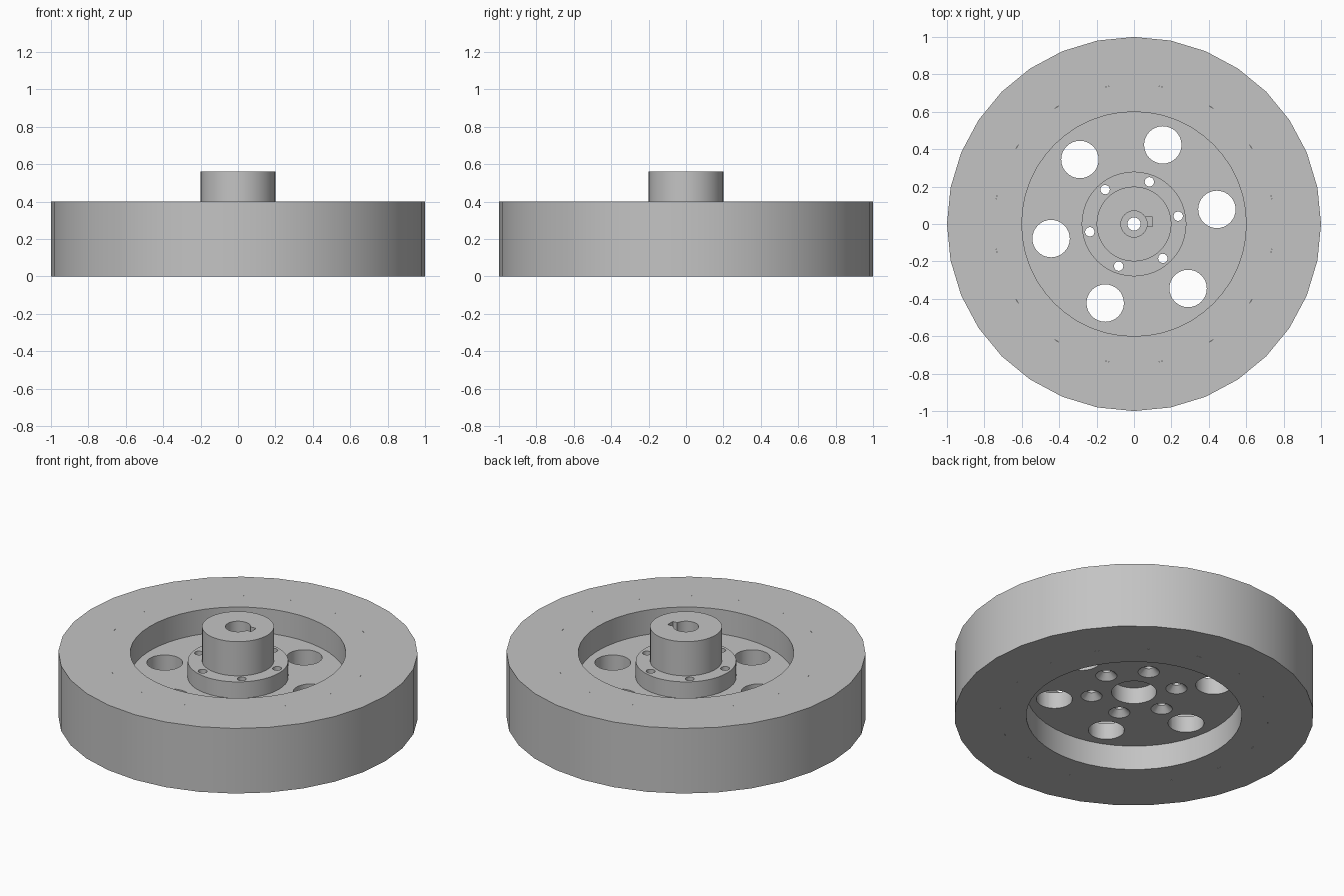
import bpy, bmesh, math
from mathutils import Vector

if "Cube" in bpy.data.objects:
    bpy.data.objects.remove(bpy.data.objects["Cube"])

grey = bpy.data.materials.new("plain_grey")
grey.diffuse_color = (0.55, 0.55, 0.55, 1)
grey.use_nodes = True
grey.node_tree.nodes["Principled BSDF"].inputs["Base Color"].default_value = grey.diffuse_color


def add_lathe(bm, profile, sides, centre=(0, 0), turn=0.0):
    """Revolve a closed (radius, z) profile about a vertical axis."""
    rings = []
    for i in range(sides):
        a = turn + 2 * math.pi * i / sides
        rings.append([bm.verts.new((centre[0] + r * math.cos(a),
                                    centre[1] + r * math.sin(a), z)) for r, z in profile])
    n = len(profile)
    for i in range(sides):
        p, q = rings[i], rings[(i + 1) % sides]
        for j in range(n):
            k = (j + 1) % n
            if profile[j][0] == 0 and profile[k][0] == 0:
                continue
            bm.faces.new((p[j], q[j], q[k], p[k]))


def finish(name, bm):
    bmesh.ops.remove_doubles(bm, verts=bm.verts, dist=1e-5)
    bmesh.ops.recalc_face_normals(bm, faces=bm.faces)
    mesh = bpy.data.meshes.new(name)
    bm.to_mesh(mesh)
    bm.free()
    mesh.materials.append(grey)
    ob = bpy.data.objects.new(name, mesh)
    bpy.context.collection.objects.link(ob)
    return ob


def turned_part(name, profile, sides):
    bm = bmesh.new()
    add_lathe(bm, profile, sides)
    return finish(name, bm)


def add_hole_circle(bm, profile, radius, sides):
    """Six cutters, evenly spaced from ten degrees."""
    for i in range(6):
        a = math.radians(10 + 60 * i)
        add_lathe(bm, profile, sides, (radius * math.cos(a), radius * math.sin(a)))


def cut(part, bm):
    """Subtract the cutter mesh from the part and drop the cutter."""
    cutter = finish("cutter", bm)
    cutter.hide_render = True
    mod = part.modifiers.new("holes", 'BOOLEAN')
    mod.operation = 'DIFFERENCE'
    mod.solver = 'EXACT'
    mod.object = cutter
    bpy.context.view_layer.update()
    deps = bpy.context.evaluated_depsgraph_get()
    mesh = bpy.data.meshes.new_from_object(part.evaluated_get(deps))
    part.modifiers.clear()
    part.data = mesh
    bpy.data.objects.remove(cutter)


def smooth(ob):
    bpy.ops.object.select_all(action='DESELECT')
    ob.select_set(True)
    bpy.context.view_layer.objects.active = ob
    bpy.ops.object.shade_smooth_by_angle(angle=math.radians(30))


# Outer tyre ring
tyre = turned_part("tyre", [(0.75, 0), (1, 0), (1, 0.4), (0.75, 0.4)], 32)

# Rim with its thin web and wide centre opening
wheel = turned_part("rim_and_web", [
    (0.125, 0.15), (0.6, 0.15), (0.6, 0), (0.75, 0),
    (0.75, 0.4), (0.6, 0.4), (0.6, 0.25), (0.125, 0.25)], 48)

# Lightening holes and countersunk screw holes in the web
bm = bmesh.new()
add_hole_circle(bm, [(0, 0.1), (0.1, 0.1), (0.1, 0.3), (0, 0.3)], 0.45, 32)
add_hole_circle(bm, [(0, 0.1), (0.06, 0.1), (0.06, 0.15), (0.025, 0.185),
                     (0.025, 0.3), (0, 0.3)], 0.24, 24)
cut(wheel, bm)

# Flanged hub with a stepped bore
hub = turned_part("hub", [
    (0.035, 0.25), (0.28, 0.25), (0.28, 0.35), (0.2, 0.35),
    (0.2, 0.56), (0.07, 0.56), (0.07, 0.3), (0.035, 0.3)], 48)

# Flange screw holes and the keyway beside the bore
bm = bmesh.new()
add_hole_circle(bm, [(0, 0.2), (0.025, 0.2), (0.025, 0.4), (0, 0.4)], 0.24, 24)
key = bmesh.ops.create_cube(bm, size=1)["verts"]
bmesh.ops.scale(bm, verts=key, vec=(0.05, 0.05, 0.3))
bmesh.ops.translate(bm, verts=key, vec=Vector((0.073, 0.012, 0.47)))
cut(hub, bm)

for ob in (tyre, wheel, hub):
    smooth(ob)
